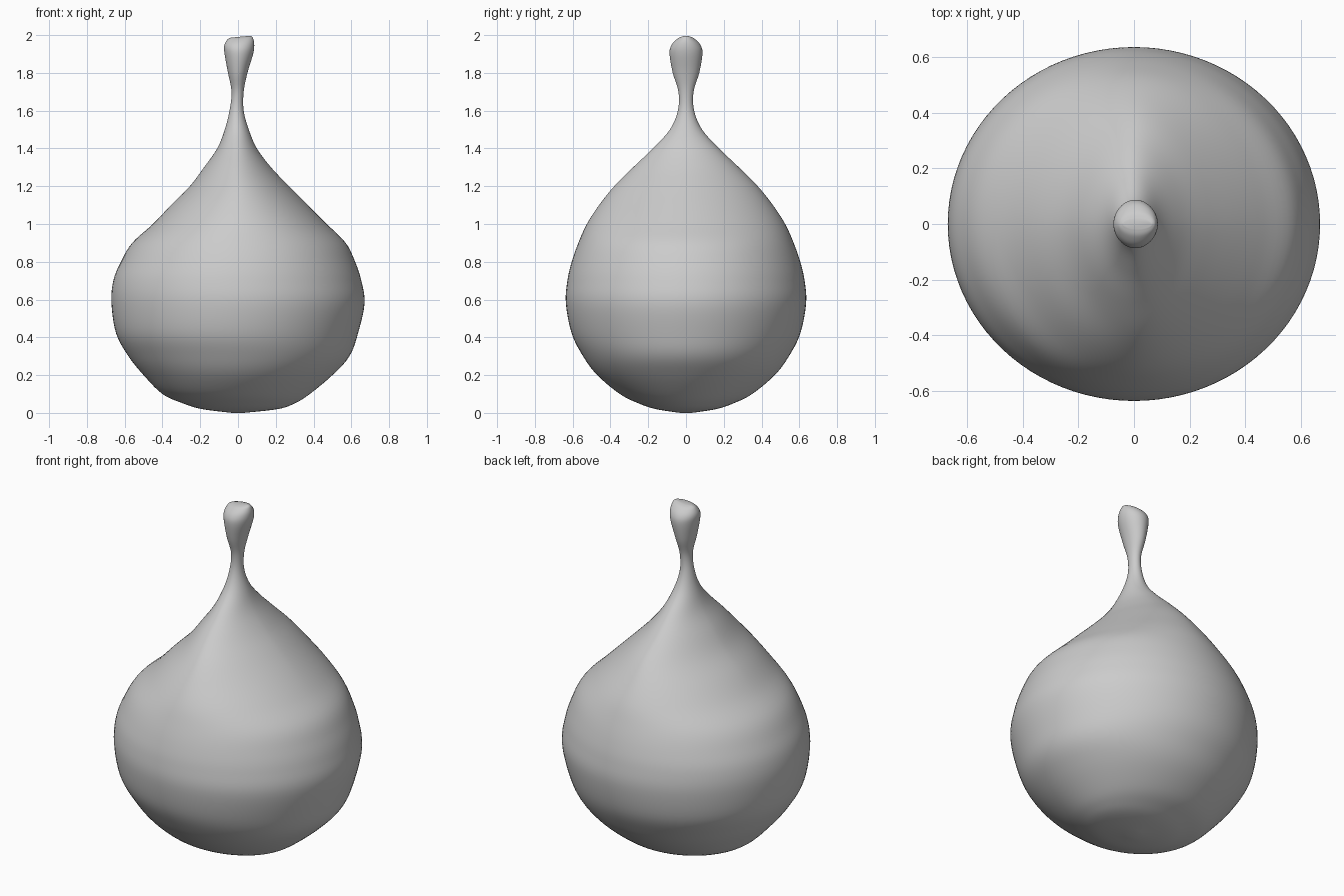
import bpy, bmesh, math

if "Cube" in bpy.data.objects:
    bpy.data.objects.remove(bpy.data.objects["Cube"])

# Profile rows: height, left reach (-x), right reach (+x), front/back reach (y)
ROWS = [
    (0.00, .03, .03, .03), (0.02, .19, .21, .16), (0.05, .29, .30, .25),
    (0.10, .40, .38, .35), (0.20, .50, .50, .47), (0.30, .58, .59, .545),
    (0.42, .645, .635, .605), (0.58, .67, .67, .636), (0.70, .66, .653, .628),
    (0.80, .62, .62, .605), (0.90, .56, .57, .57), (1.00, .45, .47, .525),
    (1.10, .355, .37, .46), (1.20, .255, .27, .38), (1.30, .18, .175, .28),
    (1.40, .11, .10, .175), (1.50, .07, .057, .085), (1.60, .045, .03, .043),
    (1.70, .034, .03, .04), (1.80, .053, .05, .07), (1.90, .071, .08, .087),
    (1.95, .073, .086, .077), (1.985, .058, .078, .045), (1.996, .04, .065, .018),
]
SIDES, STEPS = 96, 5


def spline(i, t):
    """Catmull-Rom point between rows i and i + 1."""
    a, b, c, d = (ROWS[min(max(i + k, 0), len(ROWS) - 1)] for k in (-1, 0, 1, 2))
    return [0.5 * (2 * q + (r - p) * t + (2 * p - 5 * q + 4 * r - s) * t * t
                   + (3 * q - p - 3 * r + s) * t ** 3)
            for p, q, r, s in zip(a, b, c, d)]


def ring(bm, z, left, right, depth):
    # Cross-section pinches into soft front and back ridges near the shoulder
    power = 1 + 0.12 * math.exp(-((z - 1.25) / 0.22) ** 2)
    tilt = 0.1 * max(0, (z - 1.9) / 0.1)
    verts = []
    for k in range(SIDES):
        a = 2 * math.pi * k / SIDES
        c, s = math.cos(a), math.sin(a)
        mid, half = (right - left) / 2, (right + left) / 2
        x = mid + half * math.copysign(abs(c) ** power, c)
        y = depth * math.copysign(abs(s) ** power, s)
        verts.append(bm.verts.new((x, y, z + tilt * (x - 0.06))))
    return verts


# Drop-shaped body with thin neck and small knob, lofted from rings
bm = bmesh.new()
levels = [spline(i, j / STEPS) for i in range(len(ROWS) - 1) for j in range(STEPS)]
levels.append(ROWS[-1])
rings = [ring(bm, *lv) for lv in levels]
for lo, hi in zip(rings, rings[1:]):
    for k in range(SIDES):
        n = (k + 1) % SIDES
        bm.faces.new((lo[k], lo[n], hi[n], hi[k]))
bm.faces.new(rings[0][::-1])
bm.faces.new(rings[-1])
bmesh.ops.recalc_face_normals(bm, faces=bm.faces)
for f in bm.faces:
    f.smooth = True

mesh = bpy.data.meshes.new("teardrop_body")
bm.to_mesh(mesh)
bm.free()
body = bpy.data.objects.new("teardrop_body", mesh)
bpy.context.collection.objects.link(body)
